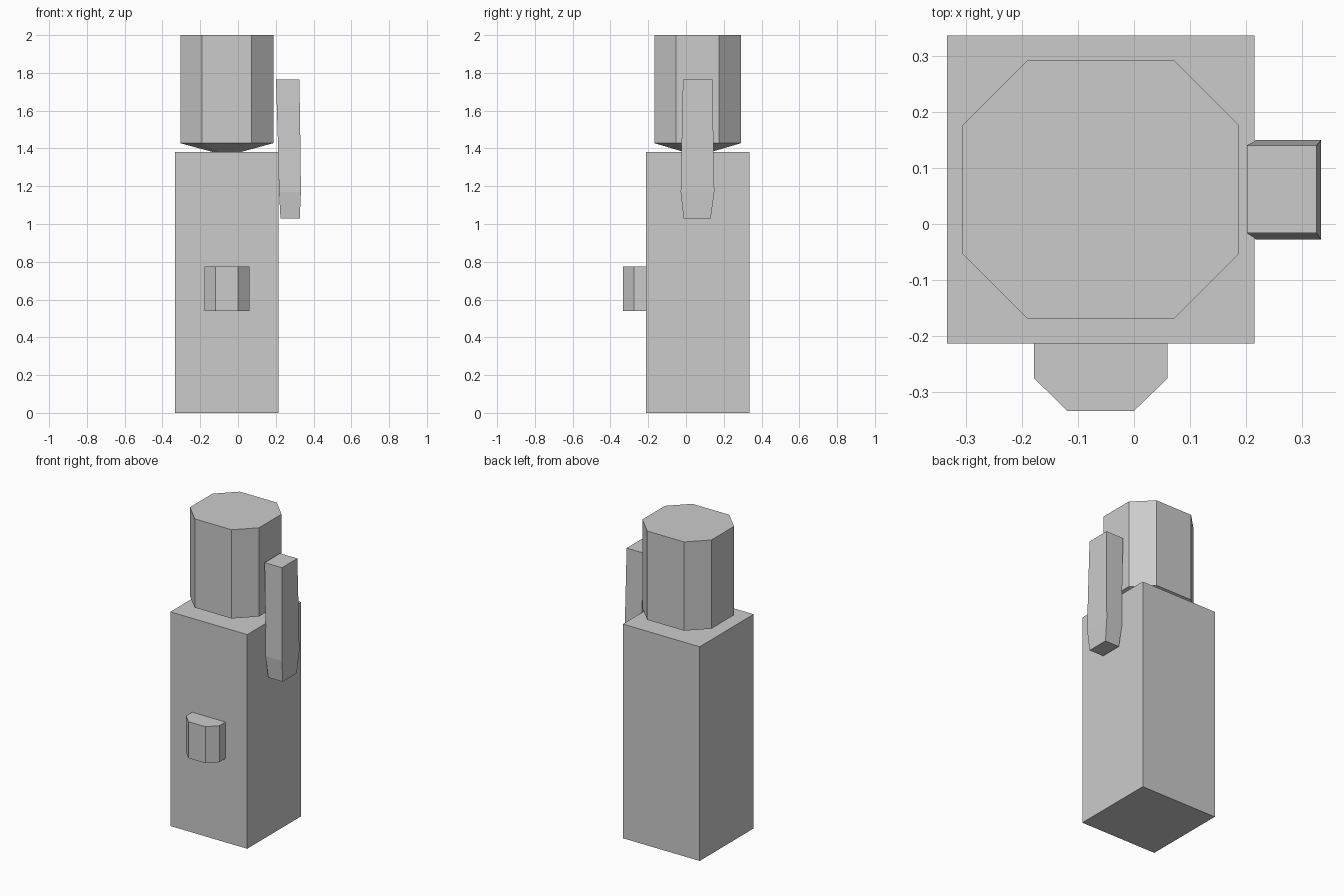
import bpy

if "Cube" in bpy.data.objects:
    bpy.data.objects.remove(bpy.data.objects["Cube"])


def loft(name, rings):
    """Closed solid through a stack of equal-length rings of 3D points."""
    n = len(rings[0])
    verts = [p for r in rings for p in r]
    faces = [list(range(n))[::-1], [(len(rings) - 1) * n + i for i in range(n)]]
    for k in range(len(rings) - 1):
        for i in range(n):
            j = (i + 1) % n
            faces.append([k * n + i, k * n + j, (k + 1) * n + j, (k + 1) * n + i])
    mesh = bpy.data.meshes.new(name)
    mesh.from_pydata(verts, [], faces)
    mesh.update()
    obj = bpy.data.objects.new(name, mesh)
    bpy.context.collection.objects.link(obj)
    return obj


def rect(x0, x1, y0, y1, z):
    return [(x0, y0, z), (x1, y0, z), (x1, y1, z), (x0, y1, z)]


def octagon(cx, cy, hx, hy, c, z):
    """Rectangle of half sizes hx, hy with corners cut by c."""
    pts = [(-hx + c, -hy), (hx - c, -hy), (hx, -hy + c), (hx, hy - c),
           (hx - c, hy), (-hx + c, hy), (-hx, hy - c), (-hx, -hy + c)]
    return [(cx + x, cy + y, z) for x, y in pts]


# Square main case
loft("main_body", [rect(-0.333, 0.215, -0.213, 0.336, z) for z in (0, 1.38)])

# Eight-sided head with a tapered underside meeting the case
cx, cy = -0.059, 0.0615
loft("head", [octagon(cx, cy, 0.062, 0.06, 0.03, 1.378),
              octagon(cx, cy, 0.2465, 0.2295, 0.115, 1.428),
              octagon(cx, cy, 0.2465, 0.2295, 0.115, 2.0)])

# Front button with chamfered outer corners
button = [(-0.178, -0.205), (-0.178, -0.275), (-0.119, -0.333),
          (0.0, -0.333), (0.06, -0.275), (0.06, -0.205)]
loft("front_button", [[(x, y, z) for x, y in button] for z in (0.54, 0.775)])

# Side lever, widest near its lower end
loft("side_lever", [rect(0.225, 0.327, -0.013, 0.131, 1.03),
                    rect(0.217, 0.333, -0.028, 0.150, 1.17),
                    rect(0.213, 0.331, -0.024, 0.146, 1.38),
                    rect(0.201, 0.325, -0.016, 0.140, 1.765)])
